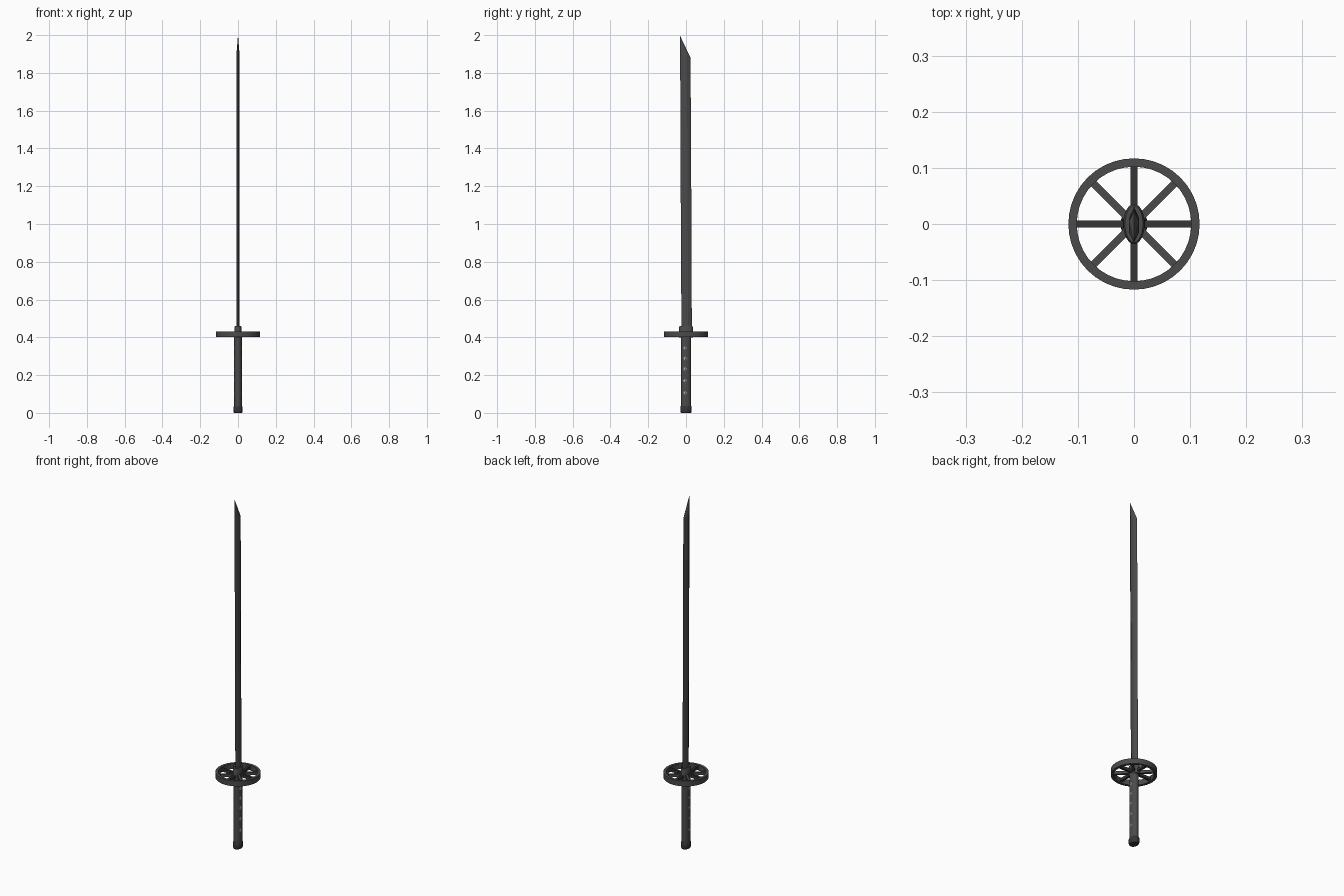
import bpy, bmesh, math
from mathutils import Matrix

if "Cube" in bpy.data.objects:
    bpy.data.objects.remove(bpy.data.objects["Cube"])


def finish(name, bm, mat=None, smooth=False):
    bmesh.ops.recalc_face_normals(bm, faces=bm.faces)
    me = bpy.data.meshes.new(name)
    bm.to_mesh(me)
    bm.free()
    ob = bpy.data.objects.new(name, me)
    bpy.context.collection.objects.link(ob)
    if mat:
        me.materials.append(mat)
    if smooth:
        bpy.ops.object.select_all(action='DESELECT')
        ob.select_set(True)
        bpy.context.view_layer.objects.active = ob
        bpy.ops.object.shade_smooth_by_angle(angle=math.radians(35))
    return ob


def material(name, v):
    m = bpy.data.materials.new(name)
    m.diffuse_color = (v, v, v, 1)
    m.use_nodes = True
    m.node_tree.nodes["Principled BSDF"].inputs["Base Color"].default_value = m.diffuse_color
    return m


def loft(bm, rings, closed=False):
    loops = [[bm.verts.new(p) for p in r] for r in rings]
    n = len(loops[0])
    pairs = list(zip(loops, loops[1:])) + ([(loops[-1], loops[0])] if closed else [])
    for a, b in pairs:
        for i in range(n):
            bm.faces.new((a[i], a[(i + 1) % n], b[(i + 1) % n], b[i]))
    if not closed:
        bm.faces.new(loops[0])
        bm.faces.new(loops[-1])
    return loops


def oval(rx, ry, z, n=24, cy=0.0):
    return [(rx * math.cos(2 * math.pi * i / n), cy + ry * math.sin(2 * math.pi * i / n), z)
            for i in range(n)]


def oval_part(name, sections, mat, n=24):
    bm = bmesh.new()
    loft(bm, [oval(rx, ry, z, n) for rx, ry, z in sections])
    return finish(name, bm, mat, True)


dark = material("dark_steel", 0.07)
black = material("blackened", 0.035)
pale = material("pale_stud", 0.4)

# Blade: slim pointed section with a slight rearward lean, angled tip
def blade_ring(lo, hi, zlo, zmid, zhi, t=0.009):
    w = hi - lo
    a, b = lo + w * 0.3, lo + w * 0.65
    return [(0, lo, zlo), (t, a, zmid), (t, b, zmid),
            (0, hi, zhi), (-t, b, zmid), (-t, a, zmid)]

bm = bmesh.new()
loops = loft(bm, [blade_ring(-0.024, 0.031, 0.42, 0.42, 0.42),
                  blade_ring(-0.028, 0.028, 1.15, 1.15, 1.15),
                  blade_ring(-0.031, 0.024, 1.90, 1.89, 1.88)])
end = loops[-1]
bm.faces.remove(next(f for f in bm.faces if len(f.verts) == 6 and end[0] in f.verts))
tip = bm.verts.new((0, -0.033, 2.0))
for i in range(6):
    bm.faces.new((end[i], end[(i + 1) % 6], tip))
finish("blade", bm, dark)

# Collar, grip and pommel
oval_part("blade_collar", [(0.019, 0.036, 0.40), (0.019, 0.036, 0.455), (0.016, 0.033, 0.46)], dark)
oval_part("grip", [(0.020, 0.026, 0.02), (0.020, 0.026, 0.43)], dark)
oval_part("pommel", [(0.021, 0.027, 0.0), (0.024, 0.030, 0.006),
                     (0.024, 0.030, 0.031), (0.021, 0.027, 0.037)], black)

# Guard ring
bm = bmesh.new()
R, r, z0, z1 = 0.117, 0.102, 0.402, 0.432
loft(bm, [oval(R, R, z0, 40), oval(R, R, z1, 40), oval(r, r, z1, 40), oval(r, r, z0, 40)], True)
finish("guard_ring", bm, dark, True)

# Guard spokes, four bars crossing the ring
for i in range(4):
    bm = bmesh.new()
    bmesh.ops.create_cube(bm, size=1, matrix=Matrix.Translation((0, 0, 0.417))
                          @ Matrix.Rotation(i * math.pi / 4, 4, 'Z')
                          @ Matrix.Diagonal((0.208, 0.013, 0.016, 1)))
    finish(f"guard_spoke_{i + 1}", bm, dark if i % 2 else black)

# Diamond studs on both sides of the grip
for side in (-1, 1):
    for k, z in enumerate((0.105, 0.17, 0.232, 0.288, 0.343)):
        bm = bmesh.new()
        rim = [bm.verts.new((side * 0.0185, y - 0.003, z + h))
               for y, h in ((0.012, 0), (0, 0.015), (-0.012, 0), (0, -0.015))]
        top = bm.verts.new((side * 0.0225, -0.003, z))
        bm.faces.new(rim)
        for i in range(4):
            bm.faces.new((rim[i], rim[(i + 1) % 4], top))
        finish(f"grip_stud_{'left' if side < 0 else 'right'}_{k + 1}", bm, pale)
